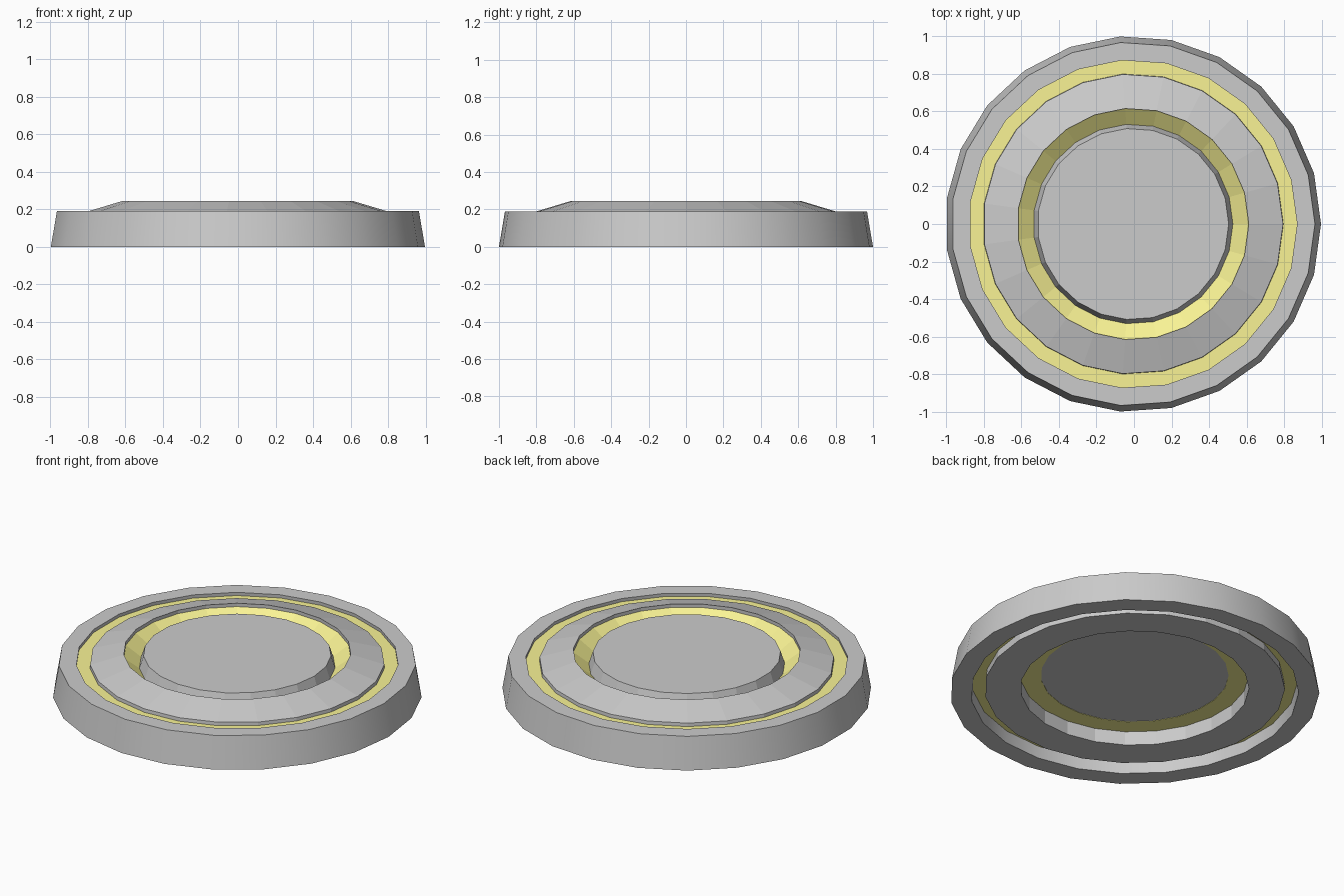
import bpy, bmesh, math

if "Cube" in bpy.data.objects:
    bpy.data.objects.remove(bpy.data.objects["Cube"])

SIDES = 23
SHIFT = -0.005  # odd side count: recentre the bounding box on x

yellow = bpy.data.materials.new("yellow")
yellow.diffuse_color = (0.95, 0.9, 0.3, 1)
yellow.use_nodes = True
yellow.node_tree.nodes["Principled BSDF"].inputs["Base Color"].default_value = yellow.diffuse_color


def lathe(name, profile, closed=True, mat=None, smooth=False):
    """Turn (radius, z) points about z; an open profile gets flat end caps."""
    bm = bmesh.new()
    loops = []
    for r, z in profile:
        angles = [2 * math.pi * i / SIDES for i in range(SIDES)]
        loops.append([bm.verts.new((r * math.cos(a) + SHIFT, r * math.sin(a), z))
                      for a in angles])
    pairs = list(zip(loops, loops[1:]))
    if closed:
        pairs.append((loops[-1], loops[0]))
    else:
        bm.faces.new(loops[0])
        bm.faces.new(loops[-1])
    for a, b in pairs:
        for i in range(SIDES):
            j = (i + 1) % SIDES
            bm.faces.new((a[i], a[j], b[j], b[i]))
    bmesh.ops.recalc_face_normals(bm, faces=bm.faces)
    mesh = bpy.data.meshes.new(name)
    bm.to_mesh(mesh)
    bm.free()
    ob = bpy.data.objects.new(name, mesh)
    bpy.context.collection.objects.link(ob)
    if mat:
        mesh.materials.append(mat)
    if smooth:
        bpy.ops.object.select_all(action='DESELECT')
        ob.select_set(True)
        bpy.context.view_layer.objects.active = ob
        bpy.ops.object.shade_smooth_by_angle(angle=math.radians(30))
    return ob


# Outer rim with slightly leaning wall
lathe("outer_rim", [(1.0023, 0), (0.97, 0.19), (0.875, 0.19), (0.89, 0)], smooth=True)

# Flat light strip set between rim and middle ring
lathe("outer_light_strip", [(0.885, 0.07), (0.88, 0.17), (0.79, 0.17), (0.79, 0.07)],
      mat=yellow)

# Middle ring with conical top
lathe("middle_ring", [(0.815, 0.023), (0.80, 0.19), (0.617, 0.245), (0.62, 0.023)])

# Inner light strip sloping in towards the centre
lathe("inner_light_strip", [(0.62, 0.105), (0.618, 0.225), (0.51, 0.145), (0.51, 0.105)],
      mat=yellow)

# Raised centre pad
lathe("centre_pad", [(0.55, 0.107), (0.51, 0.232)], closed=False)
